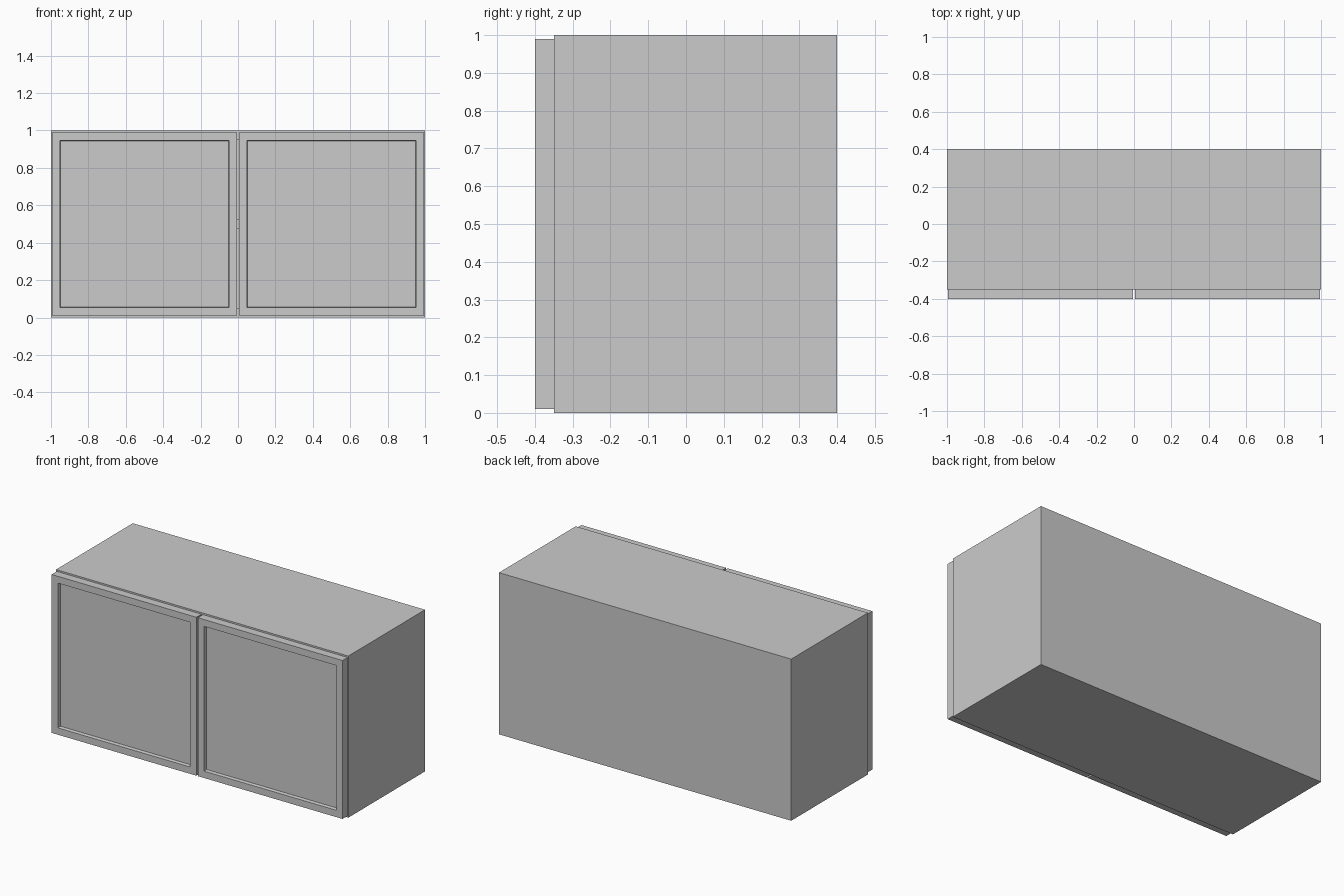
import bpy, bmesh

if "Cube" in bpy.data.objects:
    bpy.data.objects.remove(bpy.data.objects["Cube"])


def box(name, lo, hi):
    """Axis-aligned panel from its minimum to its maximum corner."""
    bm = bmesh.new()
    bmesh.ops.create_cube(bm, size=1)
    for v in bm.verts:
        v.co = [l + (c + 0.5) * (h - l) for l, h, c in zip(lo, hi, v.co)]
    mesh = bpy.data.meshes.new(name)
    bm.to_mesh(mesh)
    bm.free()
    obj = bpy.data.objects.new(name, mesh)
    bpy.context.collection.objects.link(obj)
    return obj


def door(name, x0, x1):
    """Door slab whose front face is recessed behind a frame."""
    obj = box(name, (x0, -0.40, 0.01), (x1, -0.35, 0.99))
    bm = bmesh.new()
    bm.from_mesh(obj.data)
    bm.normal_update()
    front = min(bm.faces, key=lambda f: f.calc_center_median().y)
    bmesh.ops.inset_region(bm, faces=[front], thickness=0.06)
    # slightly sloped step down to the centre panel
    bmesh.ops.inset_region(bm, faces=[front], thickness=0.005)
    bmesh.ops.translate(bm, verts=front.verts, vec=(0, 0.02, 0))
    bm.to_mesh(obj.data)
    bm.free()
    return obj


T = 0.05            # board thickness
F, B = -0.35, 0.40  # front and back of the carcass

# Carcass
box("left_side", (-1, F, 0), (-1 + T, B, 1))
box("right_side", (1 - T, F, 0), (1, B, 1))
box("bottom_panel", (-1 + T, F, 0), (1 - T, B, T))
box("top_panel", (-1 + T, F, 1 - T), (1 - T, B, 1))
box("back_panel", (-1 + T, B - T, T), (1 - T, B, 1 - T))

# Inner shelf, glimpsed through the gap between the doors
box("shelf", (-1 + T, F, 0.475), (1 - T, B - T, 0.525))

# Framed doors
door("left_door", -0.995, -0.005)
door("right_door", 0.005, 0.995)
